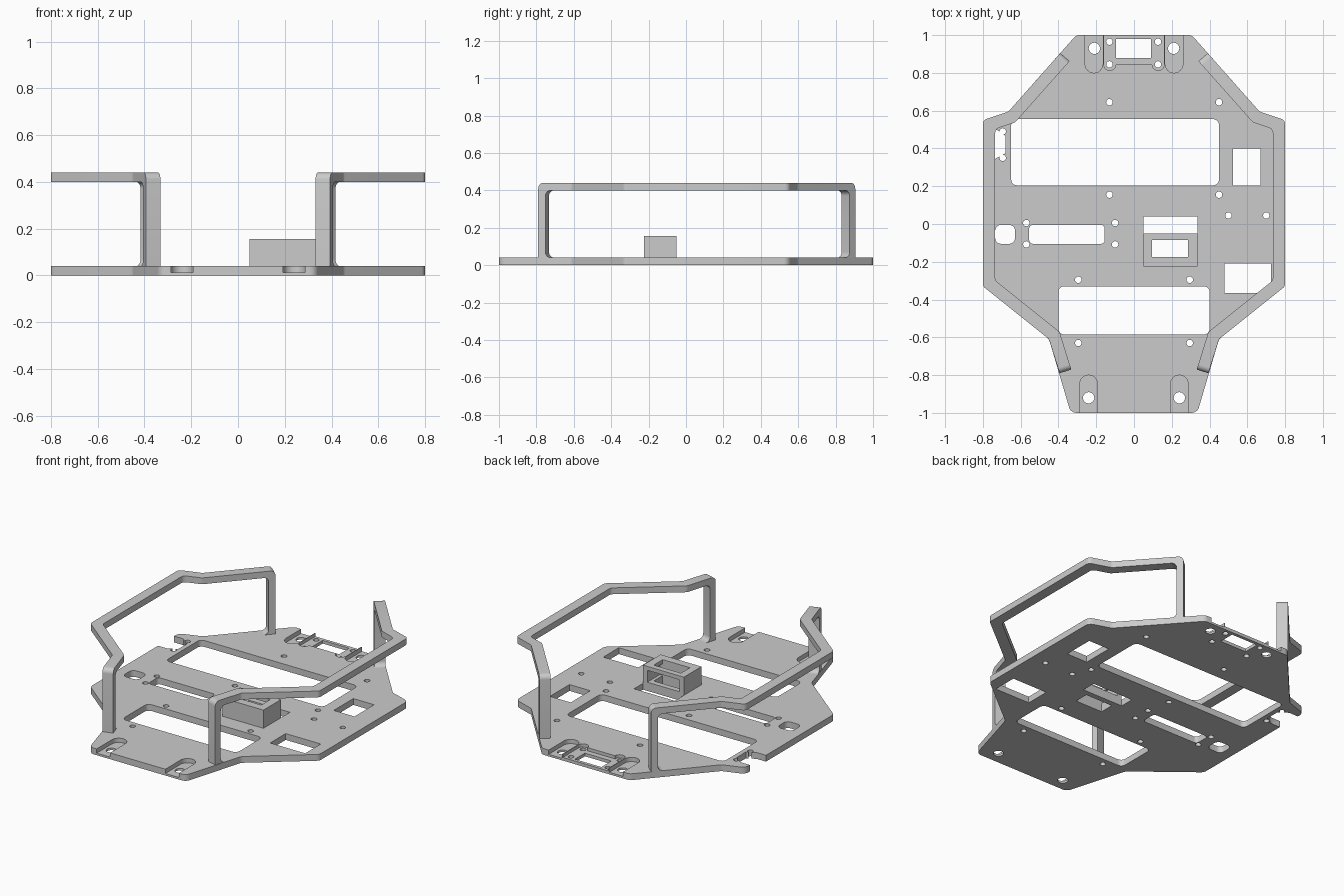
import bpy, bmesh, math
from mathutils import Vector

if "Cube" in bpy.data.objects:
    bpy.data.objects.remove(bpy.data.objects["Cube"], do_unlink=True)

grey = bpy.data.materials.new("light grey")
grey.use_nodes = True
grey.diffuse_color = (0.6, 0.6, 0.6, 1)
grey.node_tree.nodes["Principled BSDF"].inputs["Base Color"].default_value = grey.diffuse_color

PLATE_TOP, RAIL_TOP = 0.04, 0.44
THICK, WIDTH, FILLET = 0.04, 0.065, 0.03


def make_object(name, bm):
    bmesh.ops.recalc_face_normals(bm, faces=bm.faces[:])
    mesh = bpy.data.meshes.new(name)
    bm.to_mesh(mesh)
    bm.free()
    mesh.materials.append(grey)
    obj = bpy.data.objects.new(name, mesh)
    bpy.context.collection.objects.link(obj)
    return obj


def smooth(obj):
    bpy.ops.object.select_all(action='DESELECT')
    obj.select_set(True)
    bpy.context.view_layer.objects.active = obj
    bpy.ops.object.shade_smooth_by_angle(angle=math.radians(30))


def round_corner(before, corner, after, r, steps=5):
    """Arc of radius r that replaces one corner of a path."""
    a, b = (before - corner).normalized(), (after - corner).normalized()
    half = a.angle(b) / 2
    reach = r / math.tan(half)
    centre = corner + (a + b).normalized() * (r / math.sin(half))
    start = (corner + a * reach - centre).normalized()
    end = (corner + b * reach - centre).normalized()
    turn = math.atan2(start.x * end.y - start.y * end.x, start.dot(end))
    first = math.atan2(start.y, start.x)
    angles = [first + turn * i / steps for i in range(steps + 1)]
    return [centre + Vector((math.cos(t), math.sin(t))) * r for t in angles]


def round_polygon(points, r):
    pts = [Vector(p) for p in points]
    if not r:
        return pts
    out = []
    for i, p in enumerate(pts):
        out += round_corner(pts[i - 1], p, pts[(i + 1) % len(pts)], r)
    return out


def prism(bm, outline, z0, z1):
    low = [bm.verts.new((p[0], p[1], z0)) for p in outline]
    high = [bm.verts.new((p[0], p[1], z1)) for p in outline]
    bm.faces.new(low)
    bm.faces.new(high)
    for i in range(len(low)):
        j = (i + 1) % len(low)
        bm.faces.new((low[i], low[j], high[j], high[i]))


def rect(x0, x1, y0, y1, r=0):
    return round_polygon([(x0, y0), (x1, y0), (x1, y1), (x0, y1)], r)


def circle(x, y, r, n=20):
    return [(x + r * math.cos(math.tau * i / n), y + r * math.sin(math.tau * i / n))
            for i in range(n)]


def cut(obj, outlines, z0, z1):
    """Remove vertical prisms from an object."""
    bm = bmesh.new()
    for outline in outlines:
        prism(bm, outline, z0, z1)
    cutter = make_object("cutter", bm)
    cutter.hide_render = True
    mod = obj.modifiers.new("cut", 'BOOLEAN')
    mod.operation, mod.solver, mod.object = 'DIFFERENCE', 'EXACT', cutter
    mod.use_self = True
    bpy.context.view_layer.objects.active = obj
    bpy.ops.object.modifier_apply(modifier=mod.name)
    bpy.data.objects.remove(cutter, do_unlink=True)


# Shared side outline, back to front
side = [Vector(p) for p in [(0.39, 0.905), (0.665, 0.595), (0.8, 0.55),
                            (0.8, -0.33), (0.45, -0.61), (0.394, -0.79)]]

# Base plate
right = [Vector((0.306, 1))] + side[1:5] + [Vector((0.335, -1))]
left = [Vector((-p.x, p.y)) for p in reversed(right)]
bm = bmesh.new()
prism(bm, round_polygon(right + left, 0.04), 0, PLATE_TOP)
plate = make_object("base_plate", bm)

# Windows, slots and side notch
windows = [
    rect(-0.65, 0.45, 0.205, 0.555, 0.03), rect(-0.4, 0.4, -0.585, -0.33, 0.03),
    rect(0.525, 0.67, 0.205, 0.4), rect(0.48, 0.725, -0.365, -0.21),
    rect(-0.735, -0.63, -0.105, -0.005, 0.03), rect(-0.555, -0.155, -0.105, -0.005, 0.02),
    rect(0.05, 0.335, -0.05, 0.04), rect(0.095, 0.285, -0.175, -0.085),
    rect(-0.095, 0.09, 0.88, 0.98),
    [(-0.9, 0.505), (-0.735, 0.505), (-0.68, 0.465),
     (-0.68, 0.375), (-0.735, 0.345), (-0.9, 0.345)],
]

# Screw holes
screws = [(x, y) for x in (-0.13, 0.45) for y in (0.645, 0.155)]
screws += [(x, y) for x in (-0.57, -0.1) for y in (0.005, -0.108)]
screws += [(x, y) for x in (-0.295, 0.295) for y in (-0.295, -0.63)]
screws += [(x, y) for x in (-0.13, 0.127) for y in (0.965, 0.845)]
screws += [(0.5, 0.045), (0.7, 0.045), (-0.695, 0.49), (-0.695, 0.35)]
holes = [circle(x, y, 0.017) for x, y in screws]
holes += [circle(s * x, y, 0.03) for s in (-1, 1) for x, y in ((0.21, 0.93), (0.24, -0.92))]


# Mounting pockets, open at the plate ends
def pocket(x, end, r):
    y = end * (0.8 + r)
    arc = [(x + r * math.cos(math.pi * i / 12), y - end * r * math.sin(math.pi * i / 12))
           for i in range(13)]
    return arc + [(x - r, end * 1.1), (x + r, end * 1.1)]


cut(plate, [pocket(s * x, end, 0.047) for s in (-1, 1)
            for x, end in ((0.212, 1), (0.24, -1))], 0.013, 0.1)
cut(plate, [rect(-0.16, 0.16, 0.845, 1.1)]
    + [circle(s * 0.128, 0.845, 0.032) for s in (-1, 1)], 0.02, 0.1)
cut(plate, windows + holes, -0.1, 0.1)
smooth(plate)

# Hollow mounting block, open at the top and back
bm = bmesh.new()
prism(bm, rect(0.05, 0.335, -0.225, -0.05), PLATE_TOP, 0.155)
block = make_object("mounting_block", bm)
cut(block, [rect(0.08, 0.305, -0.175, 0)], 0.055, 0.13)
cut(block, [rect(0.095, 0.285, -0.175, -0.085)], 0, 0.2)


# Side rails: a flat band bent down into a post at each end
def inset(path, d):
    """Offset an open path towards the middle of the model."""
    def normal(a, b):
        t = (b - a).normalized()
        return Vector((t.y, -t.x))
    out = []
    for i, p in enumerate(path):
        n1 = normal(path[max(i - 1, 0)], path[max(i, 1)])
        n2 = normal(path[min(i, len(path) - 2)], path[min(i + 1, len(path) - 1)])
        out.append(p + (n1 + n2) * d / (1 + n1.dot(n2)))
    return out


def post_stations():
    """(outer run, outer z, inner run, inner z) from the foot to the top band."""
    arc = [math.pi / 2 * i / 6 for i in range(7)]
    ceiling = RAIL_TOP - THICK
    foot = [(0, PLATE_TOP + FILLET * (1 - math.cos(a)),
             THICK + FILLET * (1 - math.sin(a)),
             PLATE_TOP + FILLET * (1 - math.cos(a))) for a in arc]
    bend = [(FILLET * (1 - math.cos(a)), RAIL_TOP - FILLET * (1 - math.sin(a)),
             THICK + FILLET * (1 - math.cos(a)), ceiling - FILLET * (1 - math.sin(a)))
            for a in arc]
    return foot + bend


def make_rail(name, sign):
    edges = (side, inset(side, WIDTH))

    def add_post(end, nxt):
        ring = []
        for so, zo, si, zi in post_stations():
            row = []
            for edge in edges:
                d = (edge[nxt] - edge[end]).normalized()
                for s, z in ((so, zo), (si, zi)):
                    p = edge[end] + d * s
                    row.append((p.x * sign, p.y, z))
            ring.append(row)
        return ring

    rows = add_post(0, 1)
    for i in range(1, len(side) - 1):
        arcs = [round_corner(e[i - 1], e[i], e[i + 1], 0.03) for e in edges]
        for po, pi in zip(*arcs):
            rows.append([(p.x * sign, p.y, z) for p in (po, pi)
                         for z in (RAIL_TOP, RAIL_TOP - THICK)])
    rows += reversed(add_post(-1, -2))

    bm = bmesh.new()
    rings = [[bm.verts.new(row[k]) for k in (0, 1, 3, 2)] for row in rows]
    for a, b in zip(rings, rings[1:]):
        for k in range(4):
            m = (k + 1) % 4
            bm.faces.new((a[k], a[m], b[m], b[k]))
    bm.faces.new(rings[0])
    bm.faces.new(rings[-1])
    smooth(make_object(name, bm))


make_rail("left_rail", 1)
make_rail("right_rail", -1)
